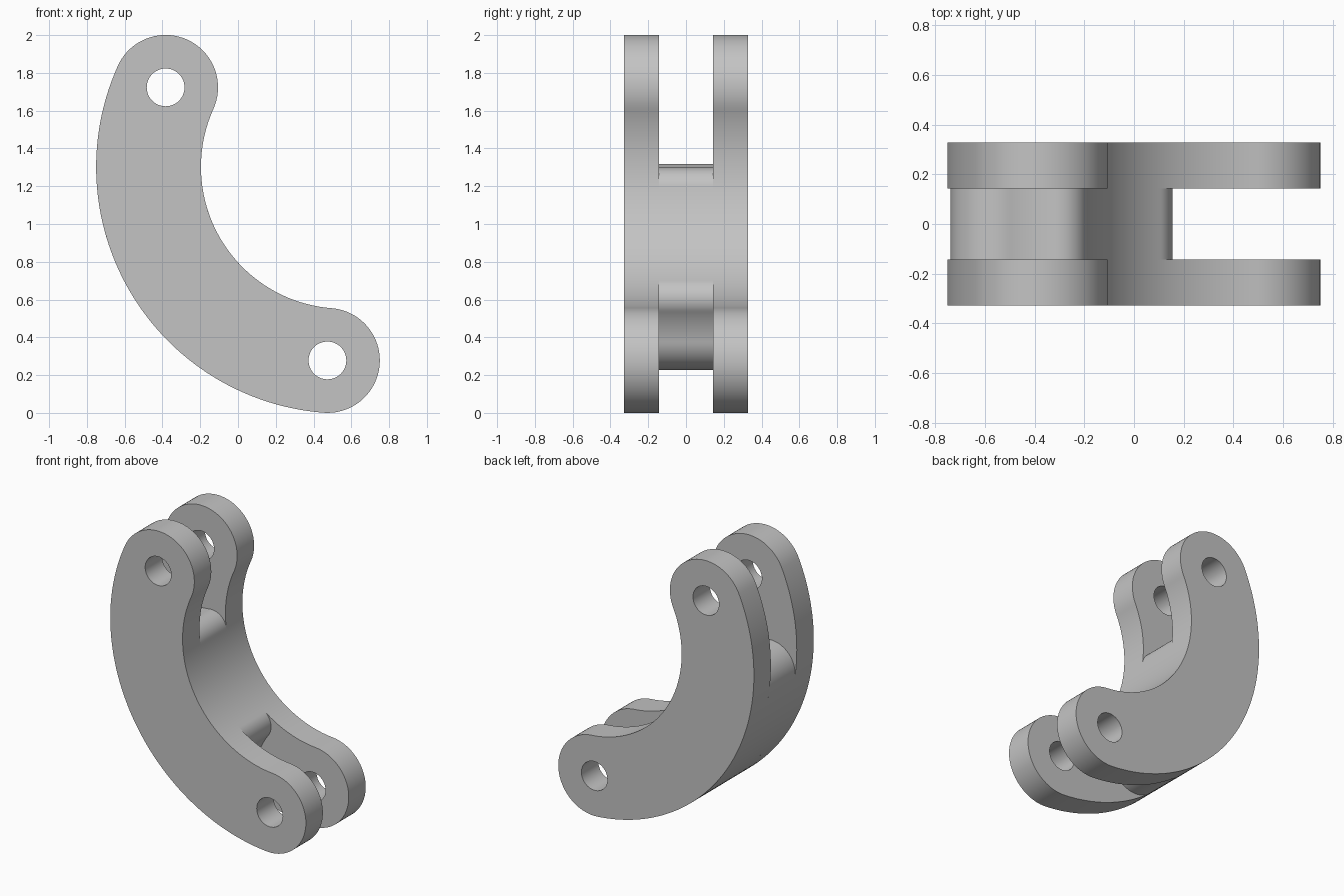
import bpy, bmesh, math
from mathutils import Vector

cube = bpy.data.objects.get("Cube")
if cube:
    bpy.data.objects.remove(cube, do_unlink=True)

# Dimensions of the curved link
BEND = Vector((0.554, 1.302))            # centre of the bend (x, z)
R_IN, R_OUT = 0.75, 1.305                # inner and outer rims
R_MID, R_END = (R_IN + R_OUT) / 2, (R_OUT - R_IN) / 2
TOP, LOW = math.radians(155.8), math.radians(265.5)   # pin positions on the bend
HOLE = 0.1
HALF_WIDTH, HALF_SLOT = 0.328, 0.142
CLEAR, LOBE_IN, LOBE_OUT = 0.43, 0.115, 0.185         # slot floor radii

grey = bpy.data.materials.new("plain grey")
grey.use_nodes = True
COLOUR = (0.55, 0.55, 0.55, 1)
grey.diffuse_color = COLOUR
grey.node_tree.nodes["Principled BSDF"].inputs["Base Color"].default_value = COLOUR


def polar(r, a):
    return Vector((r * math.cos(a), r * math.sin(a)))


def heading(v):
    return math.atan2(v.y, v.x)


def arc(c, r, a, b, n):
    return [c + polar(r, a + (b - a) * i / n) for i in range(n + 1)]


def short_arc(c, r, a, b, n):
    turn = (b - a + math.pi) % math.tau - math.pi
    return arc(c, r, a, a + turn, n)


def prism(name, loops, y0, y1):
    """Solid between y0 and y1 from an outline and optional hole loops."""
    bm = bmesh.new()
    edges = []
    for loop in loops:
        clean = [p for i, p in enumerate(loop) if (p - loop[i - 1]).length > 1e-5]
        vs = [bm.verts.new((p.x, y0, p.y)) for p in clean]
        edges += [bm.edges.new((vs[i - 1], v)) for i, v in enumerate(vs)]
    bmesh.ops.triangle_fill(bm, edges=edges, use_beauty=True)
    out = bmesh.ops.extrude_face_region(bm, geom=bm.faces[:], use_keep_orig=True)
    moved = [g for g in out["geom"] if isinstance(g, bmesh.types.BMVert)]
    bmesh.ops.translate(bm, verts=moved, vec=(0, y1 - y0, 0))
    bmesh.ops.recalc_face_normals(bm, faces=bm.faces[:])
    mesh = bpy.data.meshes.new(name)
    bm.to_mesh(mesh)
    bm.free()
    mesh.materials.append(grey)
    obj = bpy.data.objects.new(name, mesh)
    bpy.context.collection.objects.link(obj)
    bpy.ops.object.select_all(action='DESELECT')
    obj.select_set(True)
    bpy.context.view_layer.objects.active = obj
    bpy.ops.object.shade_smooth_by_angle(angle=math.radians(30))
    return obj


# Side plates: bent bar with round ends and a pin hole at each end
top_pin, low_pin = BEND + polar(R_MID, TOP), BEND + polar(R_MID, LOW)
outline = (arc(BEND, R_OUT, TOP, LOW, 72)
           + arc(low_pin, R_END, LOW, LOW + math.pi, 40)
           + arc(BEND, R_IN, LOW, TOP, 72)
           + arc(top_pin, R_END, TOP + math.pi, TOP + math.tau, 40))
holes = [arc(c, HOLE, 0, math.tau, 48)[:-1] for c in (top_pin, low_pin)]
prism("front_plate", [outline] + holes, -HALF_WIDTH, -HALF_SLOT)
prism("back_plate", [outline] + holes, HALF_SLOT, HALF_WIDTH)


def lobe_centre(r, reach):
    """Point at distance r from the bend centre and reach from the pin."""
    return polar(r, math.acos((r * r + R_MID ** 2 - reach ** 2) / (2 * r * R_MID)))


# Slot floor, from inner to outer rim: round lobe, pin clearance, round lobe
pin = Vector((R_MID, 0))
c_in = lobe_centre(R_IN + LOBE_IN, CLEAR + LOBE_IN)
c_out = lobe_centre(R_OUT - LOBE_OUT, CLEAR + LOBE_OUT)
floor = (short_arc(c_in, LOBE_IN, heading(-c_in), heading(pin - c_in), 20)
         + short_arc(pin, CLEAR, heading(c_in - pin), heading(c_out - pin), 20)
         + short_arc(c_out, LOBE_OUT, heading(pin - c_out), heading(c_out), 24))

# Middle web: the slot floor placed at both ends, joined along the rims
top_end = [BEND + polar(p.length, TOP + heading(p)) for p in floor]
low_end = [BEND + polar(p.length, LOW - heading(p)) for p in floor]
a_in, a_out = heading(c_in), heading(c_out)
web = (top_end
       + arc(BEND, R_OUT, TOP + a_out, LOW - a_out, 32)
       + low_end[::-1]
       + arc(BEND, R_IN, LOW - a_in, TOP + a_in, 32))
prism("middle_web", [web], -HALF_SLOT, HALF_SLOT)
